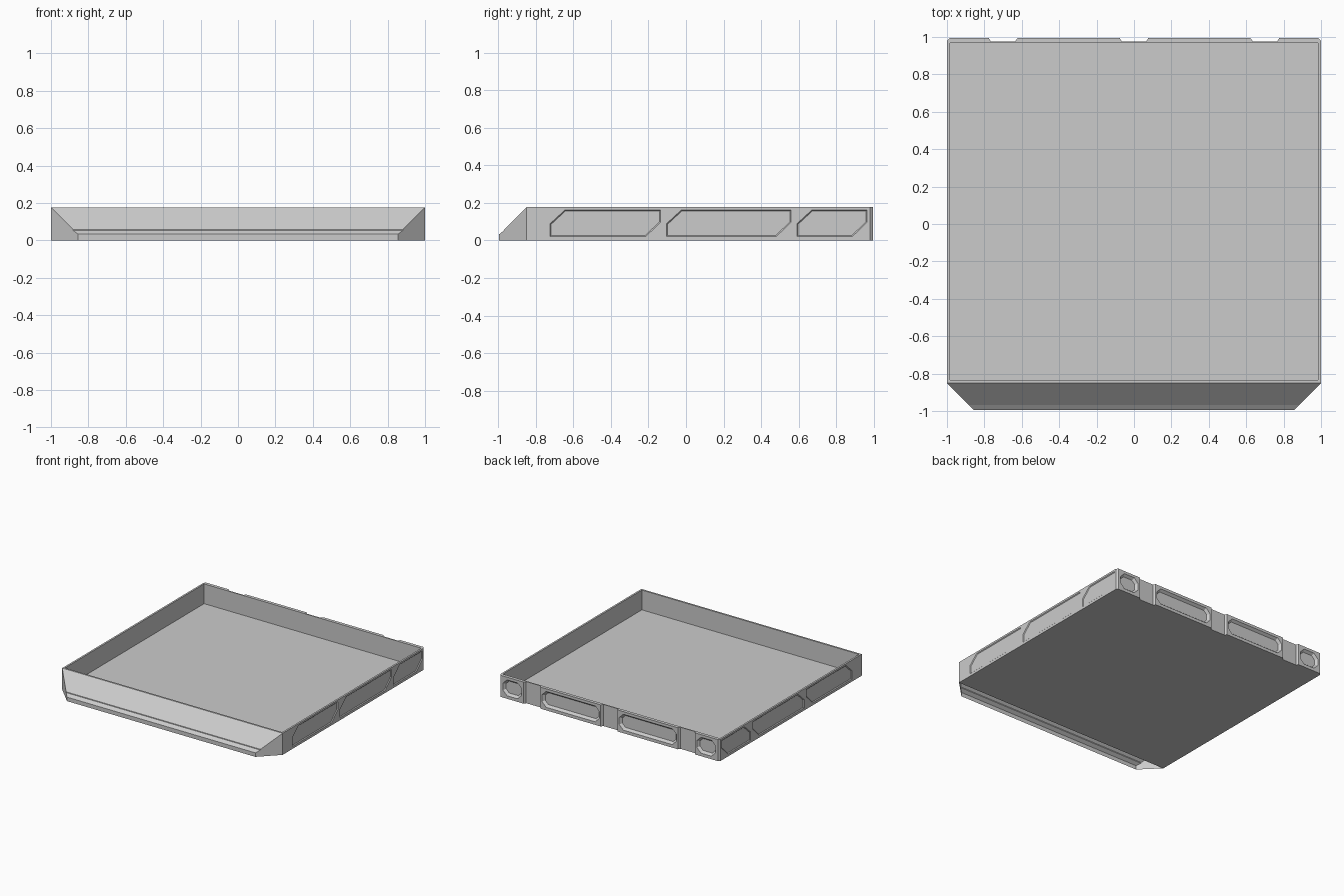
import bpy, bmesh
from mathutils import Vector

if "Cube" in bpy.data.objects:
    bpy.data.objects.remove(bpy.data.objects["Cube"])

H = 0.177          # overall height
FRONT = -0.85      # front wall of the tray
BACK = 0.995       # outer back face


def make_object(name, bm):
    bmesh.ops.remove_doubles(bm, verts=bm.verts, dist=0.0002)
    bmesh.ops.recalc_face_normals(bm, faces=bm.faces)
    me = bpy.data.meshes.new(name)
    bm.to_mesh(me)
    bm.free()
    ob = bpy.data.objects.new(name, me)
    bpy.context.collection.objects.link(ob)
    return ob


def face(bm, pts):
    return bm.faces.new([bm.verts.new(p) for p in pts])


def band(bm, a, b):
    """Quads joining two matching closed loops."""
    for i in range(len(a)):
        j = (i + 1) % len(a)
        face(bm, (a[i], a[j], b[j], b[i]))


def fill(bm, loops, normal):
    """Flat face with holes; the first loop is the outer outline."""
    edges = []
    for pts in loops:
        vs = [bm.verts.new(p) for p in pts]
        edges += [bm.edges.new((vs[i - 1], vs[i])) for i in range(len(vs))]
    bmesh.ops.triangle_fill(bm, use_beauty=True, edges=edges, normal=normal)


def shrink(pts, k):
    """Inset a convex counter-clockwise outline by k."""
    res, n = [], len(pts)
    for i in range(n):
        p, c, q = (Vector(pts[j % n]) for j in (i - 1, i, i + 1))
        d1, d2 = (c - p).normalized(), (q - c).normalized()
        n1, n2 = Vector((-d1.y, d1.x)), Vector((-d2.y, d2.x))
        res.append(c + (n1 + n2) * (k / (1 + n1.dot(n2))))
    return res


def wall(bm, a, b, place, outlines, depth, slope):
    """Upright wall from a to b with tapered pockets; place(u, v, w) has w inwards."""
    loops = [[place(u, v, 0) for u, v in ((a, 0), (b, 0), (b, H), (a, H))]]
    for o in outlines:
        rim = [place(u, v, 0) for u, v in o]
        bed = [place(u, v, depth) for u, v in shrink(o, slope)]
        loops.append(rim)
        band(bm, rim, bed)
        face(bm, bed)
    fill(bm, loops, Vector(place(0, 0, 0)) - Vector(place(0, 0, 1)))


# Tray outline: chamfered back corners and three grooves in the back
bm = bmesh.new()
SIDE_END = BACK - 0.016
back_line = [(-1, SIDE_END), (-0.986, BACK)]
for x in (-0.7, 0, 0.7):
    back_line += [(x - 0.077, BACK), (x - 0.066, BACK - 0.018),
                  (x + 0.066, BACK - 0.018), (x + 0.077, BACK)]
back_line += [(0.986, BACK), (1, SIDE_END)]
plan = [(1, FRONT), (-1, FRONT)] + back_line
inner = [(0.985, FRONT + 0.015), (-0.985, FRONT + 0.015), (-0.985, 0.968), (0.985, 0.968)]


def at(pts, z):
    return [(x, y, z) for x, y in pts]


# Underside, rim, inner walls and floor
face(bm, at(plan, 0))
fill(bm, [at(plan, H), at(inner, H)], (0, 0, 1))
band(bm, at(inner, H), at(inner, 0.015))
face(bm, at(inner, 0.015))
face(bm, [(-1, FRONT, 0), (1, FRONT, 0), (1, FRONT, H), (-1, FRONT, H)])

# Side walls with shallow slanted panels
panels = []
for a, b in ((-0.725, -0.135), (-0.105, 0.56), (0.59, 0.965)):
    panels.append([(a, 0.02), (b - 0.08, 0.02), (b, 0.097),
                   (b, 0.162), (a + 0.08, 0.162), (a, 0.088)])
for s in (-1, 1):
    wall(bm, FRONT, SIDE_END, lambda u, v, w: (s * (1 - w), u, v), panels, 0.006, 0.006)

# Back wall: pockets on the flat stretches, plain strips in the grooves
pockets = {-0.986: (-0.965, -0.795), -0.623: (-0.625 + 0.015, -0.09),
           0.077: (0.09, 0.61), 0.777: (0.795, 0.965)}
for p, q in zip(back_line, back_line[1:]):
    span = next((r for k, r in pockets.items()
                 if abs(k - p[0]) < 0.001 and p[1] == q[1] == BACK), None)
    if span:
        (a, b), c, lo, hi = span, 0.037, 0.025, 0.155
        pocket = [(a + c, lo), (b - c, lo), (b, lo + c), (b, hi - c),
                  (b - c, hi), (a + c, hi), (a, hi - c), (a, lo + c)]
        wall(bm, p[0], q[0], lambda u, v, w: (u, BACK - w, v), [pocket], 0.02, 0.016)
    else:
        face(bm, [(*p, 0), (*q, 0), (*q, H), (*p, H)])
make_object("tray_body", bm)

# Sloped front bumper: thin shell, open underneath
rows = [(0, H), (0.118, 0.059), (0.119, 0.053), (0.145, 0.033), (0.145, 0)]
bm = bmesh.new()
left, right = ([(s * (1 - d), FRONT - d, z) for d, z in rows] for s in (-1, 1))
for i in range(len(rows) - 1):
    face(bm, (left[i], left[i + 1], right[i + 1], right[i]))
for s, edge in ((-1, left), (1, right)):
    face(bm, edge + [(s, FRONT, 0)])
make_object("front_bumper", bm)
